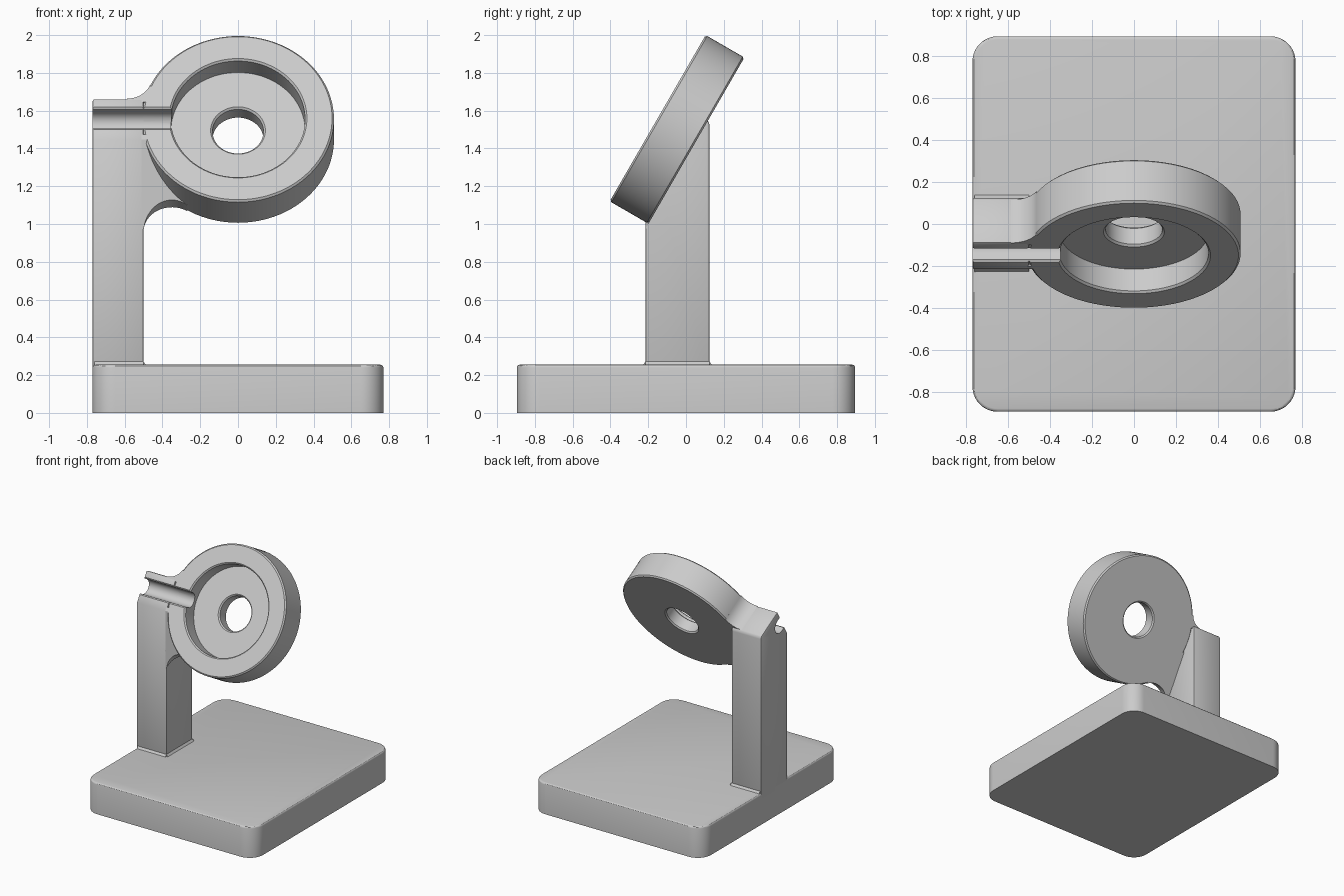
import bpy, bmesh
from math import sin, cos, pi, radians, sqrt, atan2
from mathutils import Matrix, Vector

if "Cube" in bpy.data.objects:
    bpy.data.objects.remove(bpy.data.objects["Cube"], do_unlink=True)

GREY = bpy.data.materials.new("light grey")
GREY.use_nodes = True
GREY.diffuse_color = (0.6, 0.6, 0.6, 1)
GREY.node_tree.nodes["Principled BSDF"].inputs["Base Color"].default_value = GREY.diffuse_color

# Frames: the tilted plane of the cradle, and a profile in (y, z) swept along x
TILT = Matrix.Translation((0, -0.15, 1.56)) @ Matrix.Rotation(radians(60), 4, "X")
ALONG_X = Matrix(((0, 0, 1), (1, 0, 0), (0, 1, 0))).to_4x4()
ALONG_Y = Matrix.Rotation(radians(90), 4, "X")

RADIUS, THICK, POCKET, DEPTH, HOLE = 0.508, 0.237, 0.355, 0.13, 0.135
LEFT, INNER, FRONT, BACK = -0.77, -0.5, -0.215, 0.125
TAB_TOP, EASE = 0.12, 0.01


def finish(name, bm, matrix=Matrix()):
    bmesh.ops.recalc_face_normals(bm, faces=bm.faces)
    bm.transform(matrix)
    mesh = bpy.data.meshes.new(name)
    bm.to_mesh(mesh)
    bm.free()
    mesh.materials.append(GREY)
    ob = bpy.data.objects.new(name, mesh)
    bpy.context.collection.objects.link(ob)
    return ob


def prism(name, points, low, high, matrix=Matrix(), top_bevel=0):
    bm = bmesh.new()
    face = bm.faces.new([bm.verts.new((x, y, low)) for x, y in points])
    out = bmesh.ops.extrude_face_region(bm, geom=[face])["geom"]
    verts = [g for g in out if isinstance(g, bmesh.types.BMVert)]
    bmesh.ops.translate(bm, verts=verts, vec=(0, 0, high - low))
    if top_bevel:
        rim = [g for g in out if isinstance(g, bmesh.types.BMEdge)]
        bmesh.ops.bevel(bm, geom=rim, offset=top_bevel, segments=3,
                        profile=0.5, affect="EDGES")
    return finish(name, bm, matrix)


def arc(cx, cy, r, start, end, steps=16):
    return [(cx + r * cos(start + (end - start) * i / steps),
             cy + r * sin(start + (end - start) * i / steps)) for i in range(steps + 1)]


def boolean(ob, cutter, operation):
    mod = ob.modifiers.new(operation.title(), "BOOLEAN")
    mod.operation, mod.solver, mod.object = operation, "EXACT", cutter


def apply_and_smooth(ob):
    bpy.ops.object.select_all(action="DESELECT")
    ob.select_set(True)
    bpy.context.view_layer.objects.active = ob
    if ob.modifiers:
        bpy.ops.object.convert(target="MESH")
    bpy.ops.object.shade_smooth_by_angle(angle=radians(30))


# Base slab with rounded corners and an eased top edge
hx, hy, cr = 0.77, 0.895, 0.12
outline = []
for k, (sx, sy) in enumerate(((1, 1), (-1, 1), (-1, -1), (1, -1))):
    outline += arc(sx * (hx - cr), sy * (hy - cr), cr, k * pi / 2, (k + 1) * pi / 2, 10)
base = prism("base", outline, 0, 0.255, top_bevel=0.015)

# Upright post whose top follows the tilt of the cradle
corner = [TILT @ Vector((0, v, n)) for v, n in ((TAB_TOP, 0), (TAB_TOP, -THICK))]
front_top = TILT @ Vector((0, (FRONT + 0.15) / 0.5, 0))
side = [(FRONT, 0.2), (FRONT, front_top.z), (corner[0].y, corner[0].z),
        (corner[1].y, corner[1].z), (BACK, corner[1].z - 0.015), (BACK, 0.2)]
post = prism("post", side, LEFT, INNER, ALONG_X)
ease = post.modifiers.new("Ease", "BEVEL")
ease.width, ease.segments, ease.limit_method = EASE, 2, "ANGLE"

# Small flare where the post meets the base
F, z0, z1 = 0.016, 0.25, 0.272
foot_a = prism("foot_flare_front_back",
               [(FRONT - F, z0), (BACK + F, z0), (BACK, z1), (FRONT, z1)],
               LEFT + EASE, INNER, ALONG_X)
foot_b = prism("foot_flare_side",
               [(INNER - 0.1, z0), (INNER + F, z0), (INNER, z1), (INNER - 0.1, z1)],
               -BACK, -FRONT, ALONG_Y)

# Round cradle with a pocket and a through hole, turned from a profile
e = EASE
profile = [(RADIUS - e, 0), (RADIUS, -e), (RADIUS, e - THICK), (RADIUS - e, -THICK),
           (HOLE + e, -THICK), (HOLE, e - THICK), (HOLE, -DEPTH - e), (HOLE + e, -DEPTH),
           (POCKET, -DEPTH), (POCKET, -e), (POCKET + e, 0)]
bm = bmesh.new()
ring = [bm.verts.new((r, 0, n)) for r, n in profile]
loop = [bm.edges.new((ring[i - 1], ring[i])) for i in range(len(ring))]
bmesh.ops.spin(bm, geom=ring + loop, cent=(0, 0, 0), axis=(0, 0, 1),
               angle=2 * pi, steps=96)
bmesh.ops.remove_doubles(bm, verts=bm.verts, dist=1e-4)
cradle = finish("cradle", bm, TILT)

# Upper neck: concave blend from the tab top into the cradle
r = 0.13
cy = TAB_TOP + r
cx = -sqrt((RADIUS + r) ** 2 - cy ** 2)
blend = arc(cx, cy, r, -pi / 2, atan2(-cy, -cx))
tip = Vector(blend[-1]) * 0.88
neck_top = prism("upper_neck", blend + [tuple(tip), (-0.44, 0.1), (cx, 0.1)],
                 -THICK, 0, TILT)

# Lower neck: concave blend from the post into the cradle, kept within the post depth
r = 0.15
cx = INNER + r
cy = -sqrt((RADIUS + r) ** 2 - cx ** 2)
blend = arc(cx, cy, r, pi, atan2(-cy, -cx))
tip = Vector(blend[-1]) * 0.86
neck_low = prism("lower_neck", [(-0.55, -0.1), (-0.55, cy)] + blend
                 + [tuple(tip), (-0.43, -0.1)], -THICK, 0, TILT)
limit = prism("neck_limit", [(-1, FRONT), (0, FRONT), (0, BACK), (-1, BACK)], 0.5, 1.9)
boolean(neck_low, limit, "INTERSECT")

# Round-bottomed cable groove from the pocket out through the tab
w = 0.058
groove = prism("groove_cutter", arc(0, -0.042, w, pi, 2 * pi)
               + [(w, -e), (w + 3 * e, 2 * e), (-w - 3 * e, 2 * e), (-w, -e)],
               -0.9, -0.3, TILT @ ALONG_X)
for part in (post, cradle):
    boolean(part, groove, "DIFFERENCE")

for part in (base, post, foot_a, foot_b, cradle, neck_top, neck_low):
    apply_and_smooth(part)
for helper in (limit, groove):
    helper.hide_render = True
    bpy.data.objects.remove(helper, do_unlink=True)
